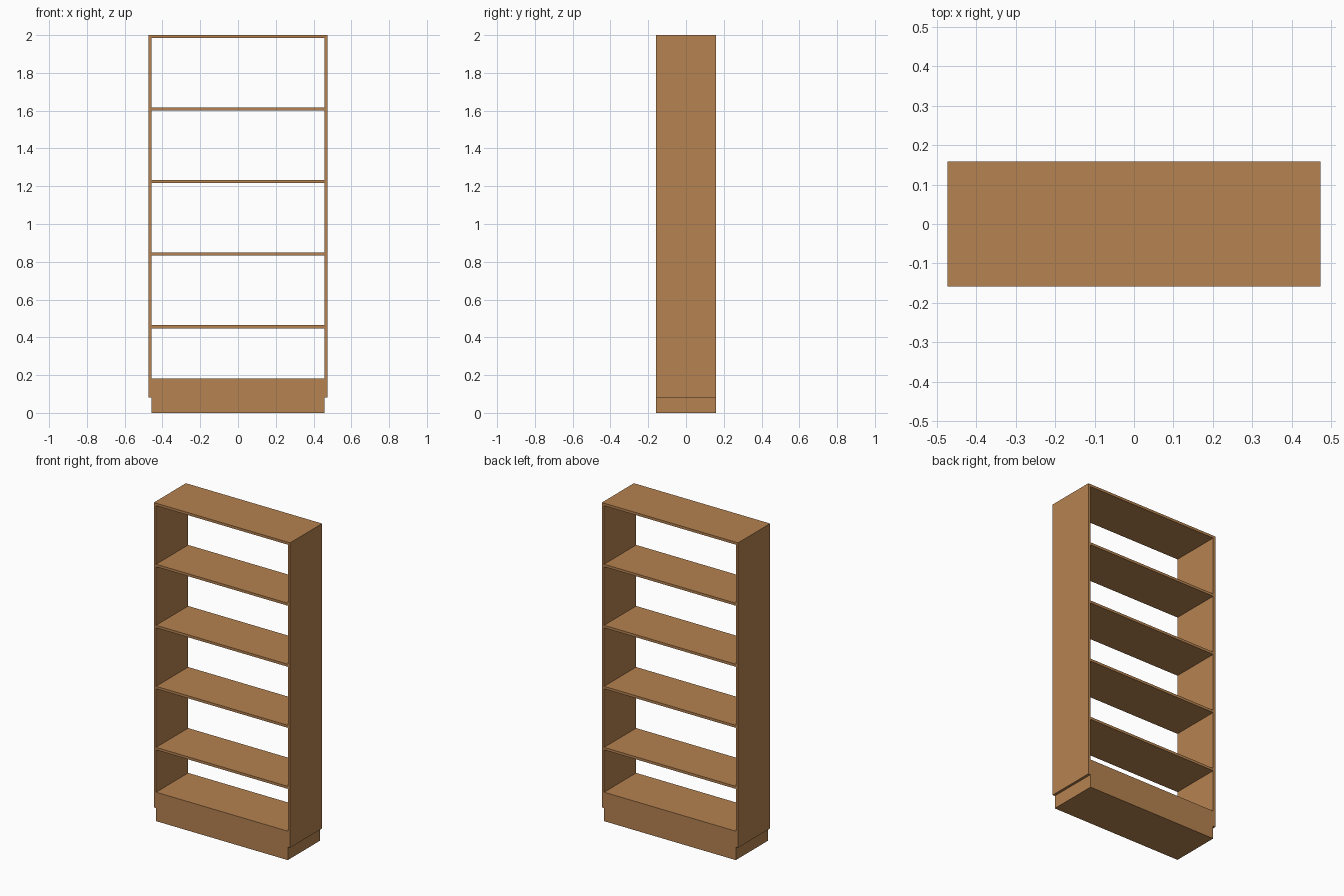
import bpy

if "Cube" in bpy.data.objects:
    bpy.data.objects.remove(bpy.data.objects["Cube"])

wood = bpy.data.materials.new("warm_wood")
wood.diffuse_color = (0.46, 0.223, 0.08, 1.0)
wood.use_nodes = True
wood.node_tree.nodes["Principled BSDF"].inputs["Base Color"].default_value = wood.diffuse_color

HALF_W, DEPTH, HEIGHT = 0.474, 0.318, 2.0
T = 0.016                      # board thickness
INNER = HALF_W - T             # half width between the sides
SHELF_STEP = 0.384


def board(name, x0, x1, z0, z1):
    """Full-depth flat box between the given x and z limits."""
    bpy.ops.mesh.primitive_cube_add(size=1, location=((x0 + x1) / 2, 0, (z0 + z1) / 2))
    ob = bpy.context.object
    ob.name = name
    ob.scale = (x1 - x0, DEPTH, z1 - z0)
    bpy.ops.object.transform_apply(location=False, rotation=False, scale=True)
    ob.data.materials.append(wood)
    return ob


# solid plinth whose top is the lowest shelf
board("base", -INNER, INNER, 0.0, 0.182)

# side panels, stopping short of the floor
board("left_side", -HALF_W, -INNER, 0.082, HEIGHT - T)
board("right_side", INNER, HALF_W, 0.082, HEIGHT - T)

# top board across the full width
board("top", -HALF_W, HALF_W, HEIGHT - T, HEIGHT)

# evenly spaced shelves
for i in range(1, 5):
    z = HEIGHT - i * SHELF_STEP
    board(f"shelf_{i}", -INNER, INNER, z - T, z)
